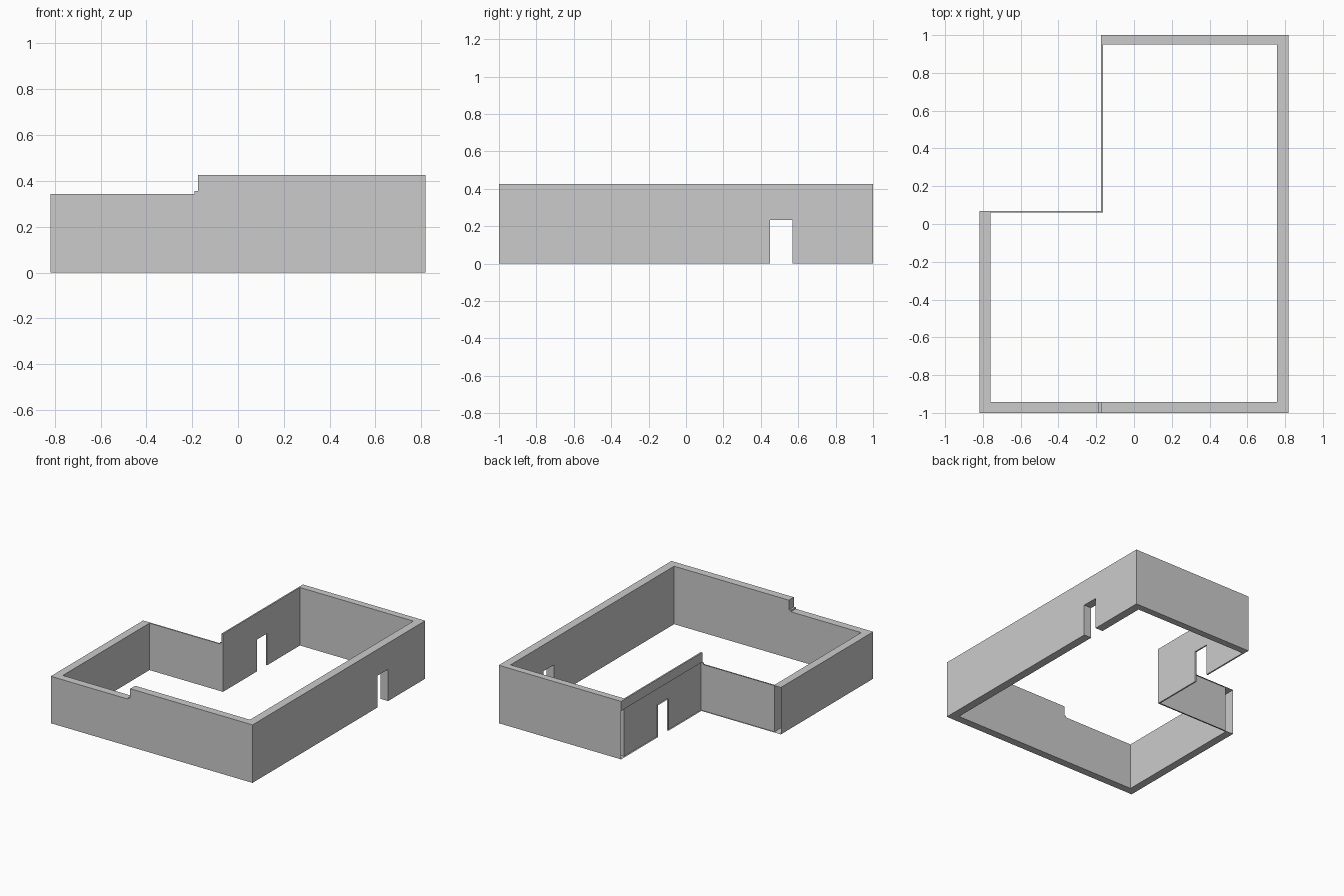
import bpy, bmesh
from mathutils import Vector

if "Cube" in bpy.data.objects:
    bpy.data.objects.remove(bpy.data.objects["Cube"])

LOW, HIGH, LEDGE = 0.344, 0.425, 0.355      # low room, high room, small ledge
DOOR = [(0.45, 0), (0.45, 0.233), (0.57, 0.233), (0.57, 0)]
STEP = [(-0.174, HIGH), (-0.174, LEDGE), (-0.19, LEDGE), (-0.19, LOW)]


def finish(name, bm):
    mesh = bpy.data.meshes.new(name)
    bm.to_mesh(mesh)
    bm.free()
    obj = bpy.data.objects.new(name, mesh)
    bpy.context.collection.objects.link(obj)


def wall(name, axis, outer, inner, outer_ends, inner_ends, heights,
         bottom=(), top=(), outer_sheet=True):
    """Hollow mitred wall: outer and inner sheets joined along top, base and doorway."""
    bm = bmesh.new()

    def ring(pos, ends):
        a, b = ends
        pts = [(a, 0), *bottom, (b, 0), (b, heights[1]), *top, (a, heights[0])]
        return [bm.verts.new((s, pos, z) if axis == 'x' else (pos, s, z)) for s, z in pts]

    o, i = ring(outer, outer_ends), ring(inner, inner_ends)
    n = len(o)
    inside = bm.faces.new(i[::-1])
    if outer_sheet:
        bm.faces.new(o)
    for k in range(n - 1):
        if k != len(bottom) + 1:             # mitred ends stay open
            bm.faces.new((o[k + 1], o[k], i[k], i[k + 1]))
    # Make the sheets face away from the hollow core
    inside.normal_update()
    away = Vector((0, inner - outer, 0) if axis == 'x' else (inner - outer, 0, 0))
    if inside.normal.dot(away) < 0:
        bmesh.ops.reverse_faces(bm, faces=bm.faces[:])
    finish(name, bm)


# Main thick walls
wall("front_wall", 'x', -1, -0.943, (-0.818, 0.818), (-0.76, 0.757), (LOW, HIGH), top=STEP)
wall("right_wall", 'y', 0.818, 0.757, (-1, 1), (-0.943, 0.95), (HIGH, HIGH), bottom=DOOR)
wall("back_wall", 'x', 1, 0.95, (-0.174, 0.818), (-0.163, 0.757), (HIGH, HIGH))
wall("left_wall", 'y', -0.818, -0.76, (-1, 0.07), (-0.943, 0.06), (LOW, LOW))

# Thin inner-corner walls, without an outer sheet
wall("notch_side_wall", 'y', -0.174, -0.163, (0.07, 1), (0.06, 0.95), (HIGH, HIGH),
     bottom=DOOR, outer_sheet=False)
wall("notch_back_wall", 'x', 0.07, 0.06, (-0.818, -0.174), (-0.76, -0.163), (LOW, HIGH),
     top=STEP, outer_sheet=False)

# Outer band above the recessed side wall
bm = bmesh.new()
bm.faces.new([bm.verts.new((-0.174, y, z)) for y, z in
              ((0.06, LEDGE), (0.06, HIGH), (1, HIGH), (1, LEDGE))])
bmesh.ops.recalc_face_normals(bm, faces=bm.faces[:])
bm.normal_update()
if bm.faces[:][0].normal.x > 0:
    bmesh.ops.reverse_faces(bm, faces=bm.faces[:])
finish("upper_band", bm)
